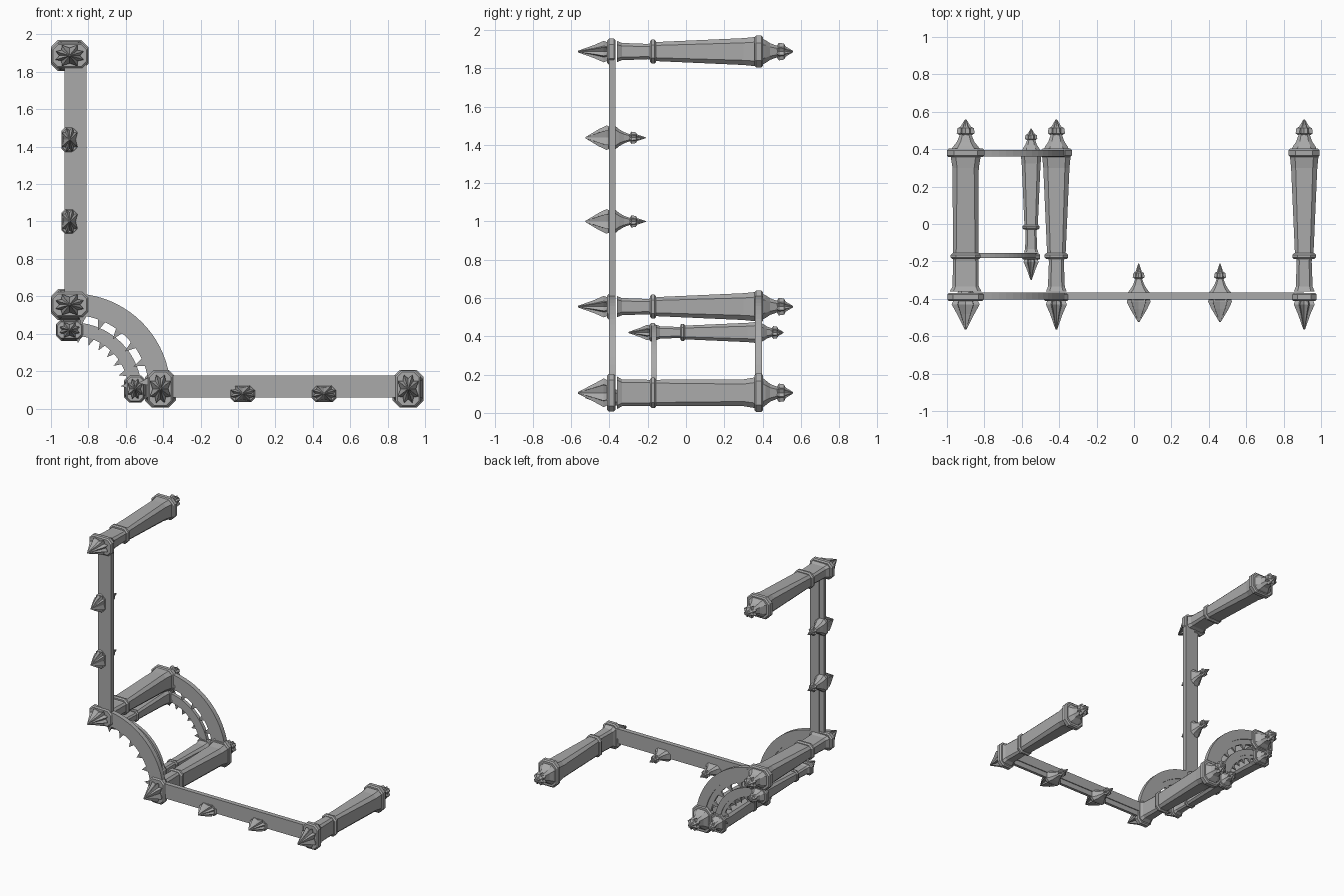
import bpy, bmesh, math
from mathutils import Matrix, Vector

cube = bpy.data.objects.get("Cube")
if cube:
    bpy.data.objects.remove(cube)

stone = bpy.data.materials.new("grey stone")
stone.use_nodes = True
GREY = (0.4, 0.4, 0.4, 1)
stone.diffuse_color = GREY
stone.node_tree.nodes["Principled BSDF"].inputs["Base Color"].default_value = GREY


def finish(bm, name):
    bmesh.ops.recalc_face_normals(bm, faces=bm.faces)
    mesh = bpy.data.meshes.new(name)
    bm.to_mesh(mesh)
    bm.free()
    mesh.materials.append(stone)
    obj = bpy.data.objects.new(name, mesh)
    bpy.context.collection.objects.link(obj)
    return obj


def octagon(wide, narrow, cut, groove):
    """Chamfered rectangle; edge midpoints are pulled in by groove."""
    c = cut * min(wide, narrow)
    w, n = wide, narrow
    corners = [(w, n - c), (w - c, n), (c - w, n), (-w, n - c),
               (-w, c - n), (c - w, -n), (w - c, -n), (w, c - n)]
    out = []
    for i, (a, b) in enumerate(corners):
        p, q = corners[i], corners[(i + 1) % 8]
        out += [p, ((p[0] + q[0]) / 2 * groove, (p[1] + q[1]) / 2 * groove)]
    return out


def loft(bm, profile, place, cut=0.45, groove=1.0):
    """Loft octagons along y through (y, wide, narrow) stations."""
    rings = []
    for y, w, n in profile:
        rings.append([bm.verts.new(place(a, y, b))
                      for a, b in octagon(w, n, cut, groove)])
    for r, s in zip(rings, rings[1:]):
        for i in range(len(r)):
            j = (i + 1) % len(r)
            bm.faces.new((r[i], r[j], s[j], s[i]))
    bm.faces.new(rings[0])
    bm.faces.new(rings[-1])


# Shared profiles, each station is (y, half width, half depth)
SHAFT = [(-.36, .085, .055), (-.335, .07, .045), (-.2, .068, .04), (-.15, .068, .05),
         (.3, .07, .07), (.36, .08, .076)]
COLLARS = [(-.39, .098, .067, .022), (-.172, .08, .063, .016), (.38, .1, .083, .023)]
SPEAR = [(-.565, .004, .004), (-.48, .047, .034), (-.43, .075, .056), (-.4, .06, .045)]
NECK = [(.39, .085, .07), (.415, .066, .06), (.44, .046, .043), (.485, .028, .027)]
CROWN = [(.47, .025, .025), (.485, .048, .046), (.512, .044, .042),
         (.52, .028, .027), (.56, .003, .003)]


def post(name, x, z, upright, size=1.0):
    """Tapered post along y; upright turns its wide side to z."""
    def place(a, y, b):
        yy = .38 + (y - .38) * size
        a, b = (b, a) if upright else (a, b)
        return (x + a * size, yy, z + b * size)
    bm = bmesh.new()
    loft(bm, SHAFT, place, .35)
    for y, w, n, h in COLLARS:
        e = .009
        loft(bm, [(y - h, w - e, n - e), (y - h + e, w, n),
                  (y + h - e, w, n), (y + h, w - e, n - e)], place)
    loft(bm, SPEAR, place, .6, .74)
    loft(bm, NECK, place)
    loft(bm, CROWN, place, .6, .78)
    finish(bm, name)


def bar_stud(name, x, z, upright):
    """Small spear point through a bar with a finial behind it."""
    def place(a, y, b):
        a, b = (b, a) if upright else (a, b)
        return (x + a, y, z + b)
    bm = bmesh.new()
    loft(bm, [(-.525, .003, .003), (-.455, .045, .03), (-.415, .064, .042),
              (-.39, .055, .038)], place, .6, .76)
    loft(bm, [(-.405, .058, .038), (-.395, .066, .045), (-.375, .066, .045),
              (-.35, .045, .036), (-.325, .03, .025), (-.285, .015, .014)], place)
    loft(bm, [(-.297, .014, .014), (-.285, .032, .03), (-.262, .028, .027),
              (-.255, .017, .016), (-.21, .002, .002)], place, .6, .78)
    finish(bm, name)


def box(bm, lo, hi):
    size = Vector(hi) - Vector(lo)
    mid = (Vector(hi) + Vector(lo)) / 2
    bmesh.ops.create_cube(bm, size=1, matrix=Matrix.Translation(mid) @ Matrix.Diagonal((*size, 1)))


CX, CZ = -.885, .09


def band(bm, r0, r1, y, half, steps=20):
    """Quarter ring with a rectangular section."""
    rings = []
    for i in range(steps + 1):
        t = math.pi / 2 * i / steps
        rings.append([bm.verts.new((CX + r * math.cos(t), yy, CZ + r * math.sin(t)))
                      for r, yy in ((r0, y - half), (r1, y - half), (r1, y + half), (r0, y + half))])
    for a, b in zip(rings, rings[1:]):
        for i in range(4):
            j = (i + 1) % 4
            bm.faces.new((a[i], a[j], b[j], b[i]))
    bm.faces.new(rings[0])
    bm.faces.new(rings[-1])


def thorns(bm, radius, length, width, y, count):
    """Four-sided thorns pointing at the centre of the arch."""
    for i in range(count):
        t = math.pi / 2 * (i + .5) / count
        c, s = math.cos(t), math.sin(t)
        base = [bm.verts.new((CX + radius * c - u * s, y + v, CZ + radius * s + u * c))
                for u, v in ((-width, -.01), (width, -.01), (width, .01), (-width, .01))]
        tip = bm.verts.new((CX + (radius - length) * c, y, CZ + (radius - length) * s))
        bm.faces.new(base)
        for k in range(4):
            bm.faces.new((base[k], base[(k + 1) % 4], tip))


def outer_arch(name, y):
    bm = bmesh.new()
    band(bm, .45, .525, y, .018)
    band(bm, .41, .452, y, .011)
    thorns(bm, .413, .06, .022, y, 6)
    finish(bm, name)


def inner_arch(name, y):
    bm = bmesh.new()
    band(bm, .325, .37, y, .013)
    band(bm, .3, .327, y, .008)
    thorns(bm, .302, .042, .016, y, 7)
    finish(bm, name)


# Posts
post("top_post", -.9, 1.887, False)
post("middle_post", -.9, .555, False)
post("lower_post", -.415, .105, True)
post("end_post", .91, .105, True)
post("small_upper_post", -.9, .42, False, .72)
post("small_lower_post", -.55, .105, True, .72)

# Straight bars, each a thick rail with a thinner outer flange
bm = bmesh.new()
box(bm, (-.888, -.403, .555), (-.81, -.367, 1.887))
box(bm, (-.928, -.396, .555), (-.886, -.374, 1.887))
finish(bm, "vertical_bar")
bm = bmesh.new()
box(bm, (-.415, -.403, .1), (.91, -.367, .177))
box(bm, (-.415, -.396, .06), (.91, -.374, .102))
finish(bm, "horizontal_bar")

# Studs along the bars
for i, z in enumerate((1.0, 1.437)):
    bar_stud(f"vertical_stud_{i + 1}", -.9, z, True)
for i, x in enumerate((.025, .46)):
    bar_stud(f"horizontal_stud_{i + 1}", x, .08, False)

# Quarter arches joining the posts
outer_arch("front_outer_arch", -.385)
outer_arch("back_outer_arch", .378)
inner_arch("front_inner_arch", -.168)
inner_arch("back_inner_arch", .378)
